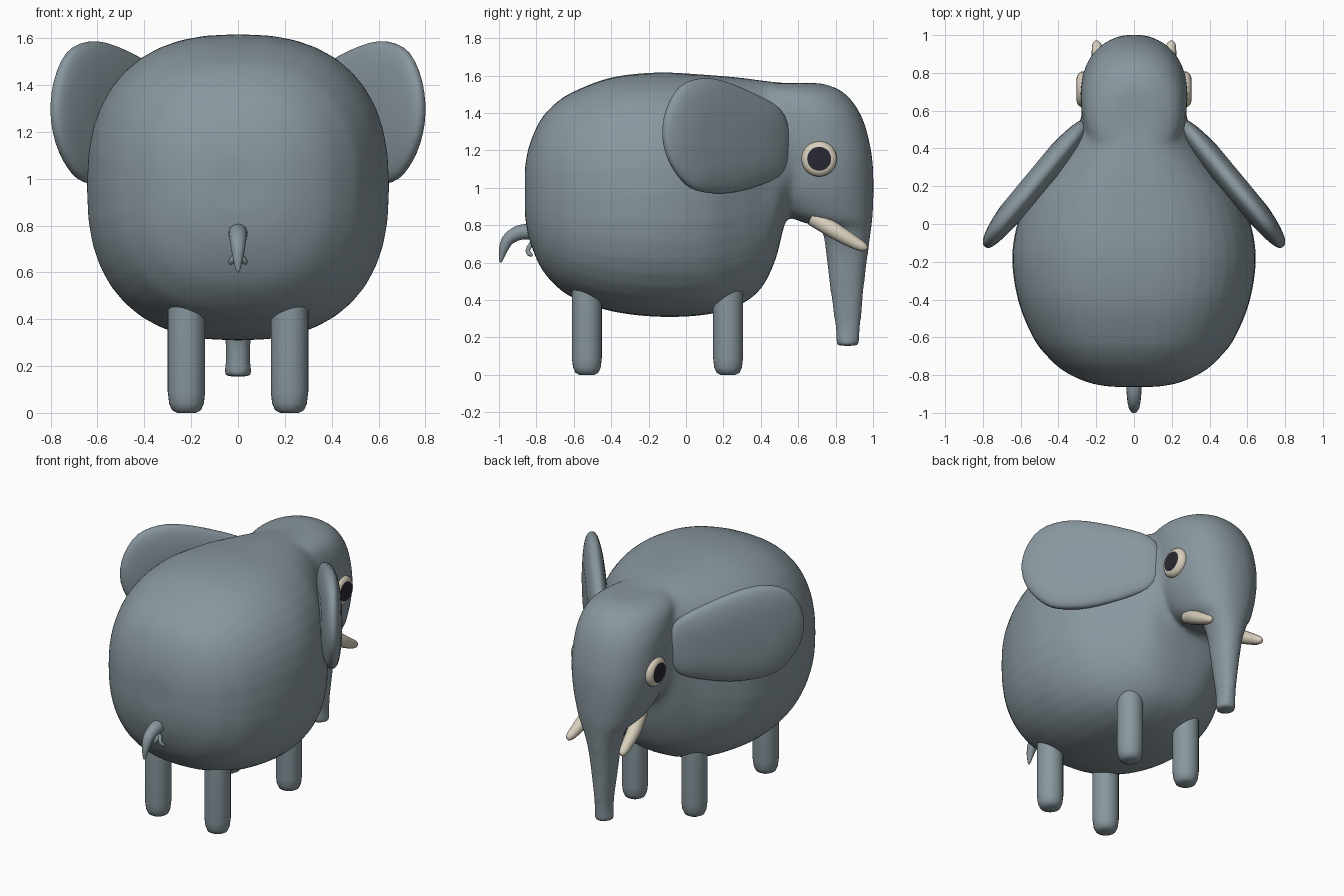
import bpy
import bmesh
import math
from mathutils import Vector

if "Cube" in bpy.data.objects:
    bpy.data.objects.remove(bpy.data.objects["Cube"], do_unlink=True)


def material(name, rgb):
    m = bpy.data.materials.new(name)
    m.use_nodes = True
    m.diffuse_color = (*rgb, 1)
    m.node_tree.nodes["Principled BSDF"].inputs["Base Color"].default_value = (*rgb, 1)
    return m


GREY = material("elephant_grey", (0.25, 0.31, 0.345))
IVORY = material("ivory", (0.68, 0.62, 0.50))
DARK = material("pupil_dark", (0.021, 0.021, 0.032))


def resample(rows, steps=4):
    """Smooth spline through rows of numbers."""
    rows = [Vector(r) for r in rows]
    out = []
    for i in range(len(rows) - 1):
        a, b = rows[max(i - 1, 0)], rows[i]
        c, d = rows[i + 1], rows[min(i + 2, len(rows) - 1)]
        for k in range(steps):
            t = k / steps
            out.append(0.5 * (2 * b + (c - a) * t + (2 * a - 5 * b + 4 * c - d) * t * t
                              + (3 * b - a - 3 * c + d) * t ** 3))
    return out + [rows[-1]]


def oval(rx, ry, power=2.0, sides=40):
    """Points of a superellipse."""
    pts = []
    for i in range(sides):
        a = 2 * math.pi * i / sides
        c, s = math.cos(a), math.sin(a)
        pts.append((math.copysign(abs(c) ** (2 / power), c) * rx,
                    math.copysign(abs(s) ** (2 / power), s) * ry))
    return pts


def loft(bm, rings):
    """Skin closed rings of equal length and cap both ends."""
    vs = [[bm.verts.new(p) for p in r] for r in rings]
    n = len(vs[0])
    for a, b in zip(vs, vs[1:]):
        for i in range(n):
            bm.faces.new((a[i], a[(i + 1) % n], b[(i + 1) % n], b[i]))
    bm.faces.new(vs[0])
    bm.faces.new(vs[-1])


def finish(bm, name, *mats):
    bmesh.ops.recalc_face_normals(bm, faces=bm.faces)
    me = bpy.data.meshes.new(name)
    bm.to_mesh(me)
    bm.free()
    for m in mats:
        me.materials.append(m)
    ob = bpy.data.objects.new(name, me)
    bpy.context.collection.objects.link(ob)
    bpy.ops.object.select_all(action='DESELECT')
    ob.select_set(True)
    bpy.context.view_layer.objects.active = ob
    bpy.ops.object.shade_smooth_by_angle(angle=math.radians(50))
    return ob


def tube(name, mat, path, sides=16):
    """Tapered tube along rows of x, y, z, radius."""
    rows = resample(path)
    pts = [r.to_3d() for r in rows]
    rings = []
    for i, p in enumerate(pts):
        d = (pts[min(i + 1, len(pts) - 1)] - pts[max(i - 1, 0)]).normalized()
        u = d.cross(Vector((1, 0, 0))).normalized()
        v = d.cross(u)
        rings.append([p + u * a + v * b for a, b in oval(rows[i][3], rows[i][3], 2, sides)])
    bm = bmesh.new()
    loft(bm, rings)
    return finish(bm, name, mat)


# Body: y, half width, bottom, top
trunk_body = [(-0.862, 0.12, 0.86, 1.1), (-0.84, 0.24, 0.73, 1.22), (-0.78, 0.37, 0.58, 1.36),
              (-0.7, 0.46, 0.48, 1.45), (-0.6, 0.535, 0.41, 1.515), (-0.4, 0.615, 0.34, 1.59),
              (-0.15, 0.645, 0.31, 1.617), (0.1, 0.585, 0.32, 1.605), (0.28, 0.47, 0.37, 1.59),
              (0.4, 0.375, 0.46, 1.575), (0.48, 0.32, 0.62, 1.565), (0.55, 0.285, 0.86, 1.56),
              (0.7, 0.25, 1.0, 1.55)]
# Head and trunk: z, half width, back, front
head_trunk = [(0.155, 0.062, 0.80, 0.928), (0.2, 0.055, 0.803, 0.928), (0.3, 0.054, 0.792, 0.937),
              (0.5, 0.075, 0.765, 0.955), (0.66, 0.097, 0.747, 0.975), (0.78, 0.14, 0.72, 0.99),
              (0.82, 0.18, 0.61, 0.995), (0.88, 0.215, 0.5, 1.0), (1.0, 0.258, 0.42, 1.003),
              (1.15, 0.28, 0.4, 0.997), (1.3, 0.283, 0.36, 0.968), (1.4, 0.275, 0.33, 0.93),
              (1.48, 0.25, 0.3, 0.875), (1.53, 0.2, 0.3, 0.81), (1.56, 0.12, 0.3, 0.72)]
bm = bmesh.new()
loft(bm, [[(a, y, (lo + hi) / 2 + b) for a, b in oval(w, (hi - lo) / 2, 2.45)]
          for y, w, lo, hi in resample(trunk_body)])
loft(bm, [[(a, (lo + hi) / 2 + b, z) for a, b in oval(w, (hi - lo) / 2, 2.2)]
          for z, w, lo, hi in resample(head_trunk)])
body = finish(bm, "body_head_and_trunk", GREY)
fuse = body.modifiers.new("fuse", 'REMESH')
fuse.mode = 'VOXEL'
fuse.voxel_size = 0.018
fuse.use_smooth_shade = True
relax = body.modifiers.new("relax", 'SMOOTH')
relax.factor = 0.5
relax.iterations = 8

# Ear outline seen from the side: y, z
outline = [(0.54, 1.14), (0.545, 1.3), (0.50, 1.42), (0.37, 1.5), (0.2, 1.57), (0.08, 1.585),
           (-0.03, 1.54), (-0.1, 1.42), (-0.12, 1.28), (-0.09, 1.15), (-0.02, 1.04),
           (0.06, 0.985), (0.2, 0.97), (0.35, 1.0), (0.49, 1.06), (0.54, 1.14)]
edge = resample(outline, 3)[:-1]
mid = Vector((0.21, 1.27))
leg_profile = [(0, 0.04), (0.012, 0.062), (0.04, 0.074), (0.09, 0.08), (0.5, 0.08)]

for side, label in ((1, "left"), (-1, "right")):
    # Ears: thin pillows leaning out and back
    rings = []
    for k in range(-9, 10):
        t = k / 10
        size = (1 - abs(t) ** 2.6) ** 0.5
        ring = []
        for p in edge:
            y, z = mid + (p - mid) * size
            x = 0.515 - 0.83 * (y - 0.225) - 0.25 * min(0, y - 0.1) ** 2
            ring.append((side * (x + 0.055 * t), y + 0.045 * t, z))
        rings.append(ring)
    bm = bmesh.new()
    loft(bm, rings)
    finish(bm, label + "_ear", GREY)

    # Eyes: shallow domes with a dark centre
    bm = bmesh.new()
    radii = [(0.24, 0.09), (0.265, 0.095), (0.28, 0.094), (0.292, 0.086), (0.3, 0.075),
             (0.303, 0.064), (0.305, 0.03)]
    loft(bm, [[(side * x, 0.712 + a, 1.155 + b) for a, b in oval(r, r, 2, 32)] for x, r in radii])
    for f in bm.faces:
        c = f.calc_center_median()
        if abs(c.x) > 0.3025:
            f.material_index = 1
    finish(bm, label + "_eye", IVORY, DARK)

    # Tusks
    tube(label + "_tusk", IVORY,
         [(side * 0.14, 0.68, 0.84, 0.045), (side * 0.175, 0.80, 0.767, 0.043),
          (side * 0.19, 0.9, 0.708, 0.034), (side * 0.197, 0.95, 0.682, 0.024),
          (side * 0.199, 0.967, 0.672, 0.01)])

    # Legs
    for y, place in ((0.225, "front"), (-0.53, "back")):
        bm = bmesh.new()
        loft(bm, [[(side * 0.22 + a, y + b, z) for a, b in oval(r, r, 2, 28)]
                  for z, r in leg_profile])
        finish(bm, f"{place}_{label}_leg", GREY)

    # Small tufts below the tail
    tube(label + "_tail_tuft", GREY,
         [(0, -0.82, 0.71, 0.012), (side * 0.015, -0.845, 0.67, 0.012),
          (side * 0.03, -0.835, 0.645, 0.012), (side * 0.032, -0.82, 0.64, 0.006)], 10)

# Tail
tube("tail", GREY, [(0, -0.8, 0.765, 0.042), (0, -0.88, 0.763, 0.04), (0, -0.945, 0.73, 0.034),
                    (0, -0.975, 0.675, 0.025), (0, -0.988, 0.62, 0.012), (0, -0.992, 0.6, 0.004)])
